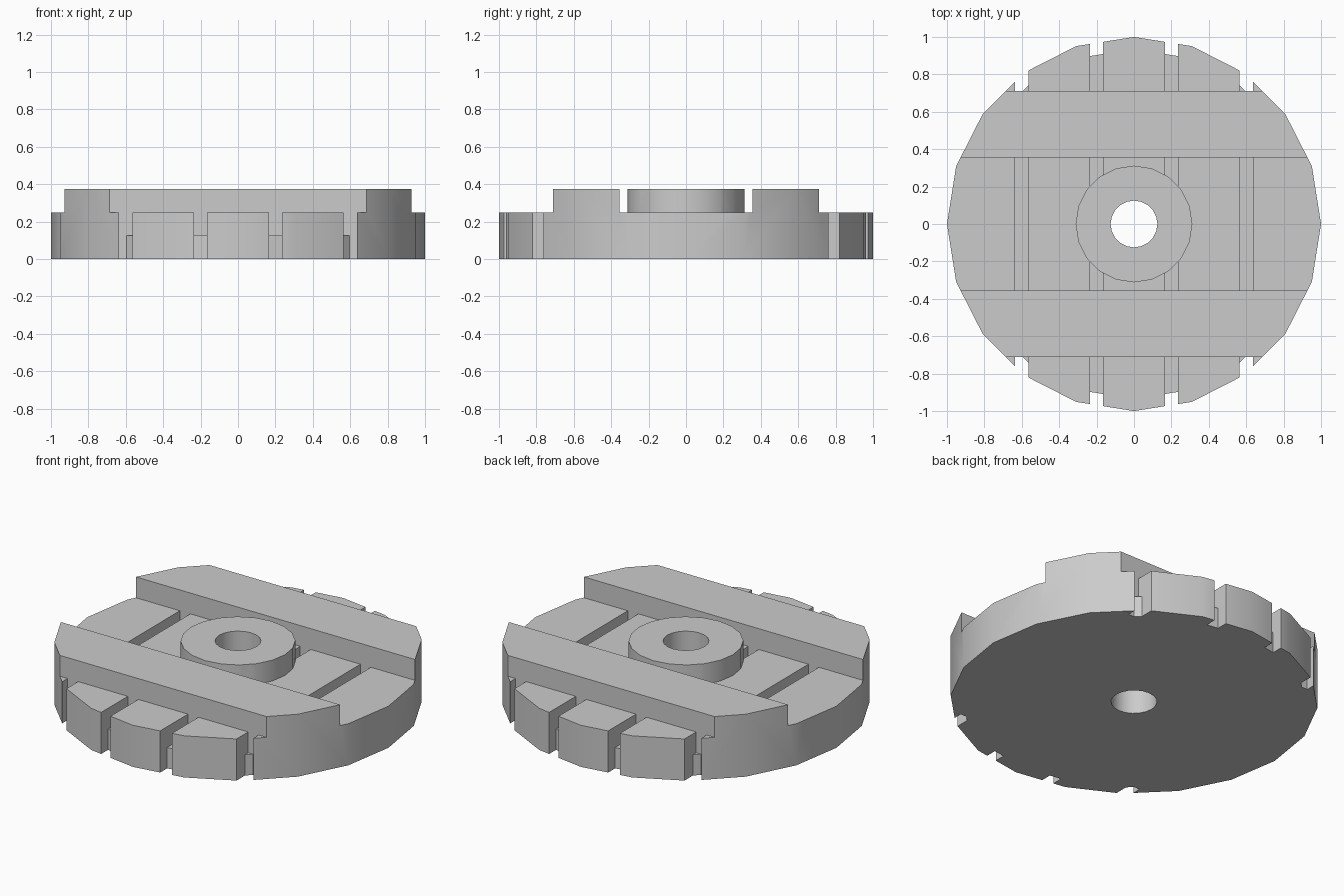
import bpy
import bmesh
from mathutils import Matrix, Vector
from math import radians

if "Cube" in bpy.data.objects:
    bpy.data.objects.remove(bpy.data.objects["Cube"], do_unlink=True)

SIDES = 20
DECK, TOP, FLOOR = 0.25, 0.375, 0.125     # deck, rail and groove-floor heights
RAIL_IN, RAIL_OUT = 0.355, 0.71           # rail limits in y
GROOVES, GROOVE_W = (-0.6, -0.2, 0.2, 0.6), 0.07
CORE_R, HUB_R, BORE_R = 0.935, 0.312, 0.125
FAR = 1.5

steel = bpy.data.materials.new("machined_grey")
steel.use_nodes = True
GREY = (0.6, 0.6, 0.6, 1)
steel.diffuse_color = GREY
steel.node_tree.nodes["Principled BSDF"].inputs["Base Color"].default_value = GREY


def add(name, bm):
    mesh = bpy.data.meshes.new(name)
    bm.to_mesh(mesh)
    bm.free()
    mesh.materials.append(steel)
    obj = bpy.data.objects.new(name, mesh)
    bpy.context.collection.objects.link(obj)
    return obj


def cylinder(name, r, z0, z1):
    bm = bmesh.new()
    bmesh.ops.create_cone(bm, cap_ends=True, segments=SIDES, radius1=r, radius2=r, depth=z1 - z0,
                          matrix=Matrix.Translation((0, 0, (z0 + z1) / 2)))
    return add(name, bm)


def boxes(name, limits):
    """One object holding separate boxes, each given by two opposite corners."""
    bm = bmesh.new()
    for low, high in limits:
        low, high = Vector(low), Vector(high)
        bmesh.ops.create_cube(bm, size=1, matrix=Matrix.Translation((low + high) / 2)
                              @ Matrix.Diagonal((*(high - low), 1)))
    return add(name, bm)


def cut(target, cutter, keep=False):
    mod = target.modifiers.new("cut", 'BOOLEAN')
    mod.operation, mod.solver, mod.object = 'DIFFERENCE', 'EXACT', cutter
    bpy.context.view_layer.objects.active = target
    bpy.ops.object.modifier_apply(modifier=mod.name)
    if not keep:
        bpy.data.objects.remove(cutter, do_unlink=True)


# Round blank that all features are milled from
disc = cylinder("slotted_disc", 1, 0, TOP)
hub = cylinder("hub_helper", HUB_R, -1, 1)
hub.hide_render = True

# Lower steps outside the two rails
cut(disc, boxes("steps", [((-FAR, RAIL_OUT, DECK), (FAR, FAR, 1)),
                          ((-FAR, -FAR, DECK), (FAR, -RAIL_OUT, 1))]))

# Channel between the rails, leaving the hub standing
channel = boxes("channel", [((-FAR, -RAIL_IN, DECK), (FAR, RAIL_IN, 1))])
cut(channel, hub, keep=True)
cut(disc, channel)

# Grooves across the channel
spans = [(x - GROOVE_W / 2, x + GROOVE_W / 2) for x in GROOVES]
inner = boxes("inner_grooves", [((a, -RAIL_IN, FLOOR), (b, RAIL_IN, 1)) for a, b in spans])
cut(inner, hub)
cut(disc, inner)

# Grooves in the steps, open to the underside beyond the core
outer = boxes("outer_grooves", [((a, RAIL_OUT, -1), (b, FAR, 1)) for a, b in spans]
              + [((a, -FAR, -1), (b, -RAIL_OUT, 1)) for a, b in spans])
cut(outer, cylinder("core_helper", CORE_R, -FAR, FLOOR))
cut(disc, outer)

# Centre bore
cut(disc, cylinder("bore", BORE_R, -1, 1))

bpy.ops.object.select_all(action='DESELECT')
disc.select_set(True)
bpy.context.view_layer.objects.active = disc
bpy.ops.object.shade_smooth_by_angle(angle=radians(30))
